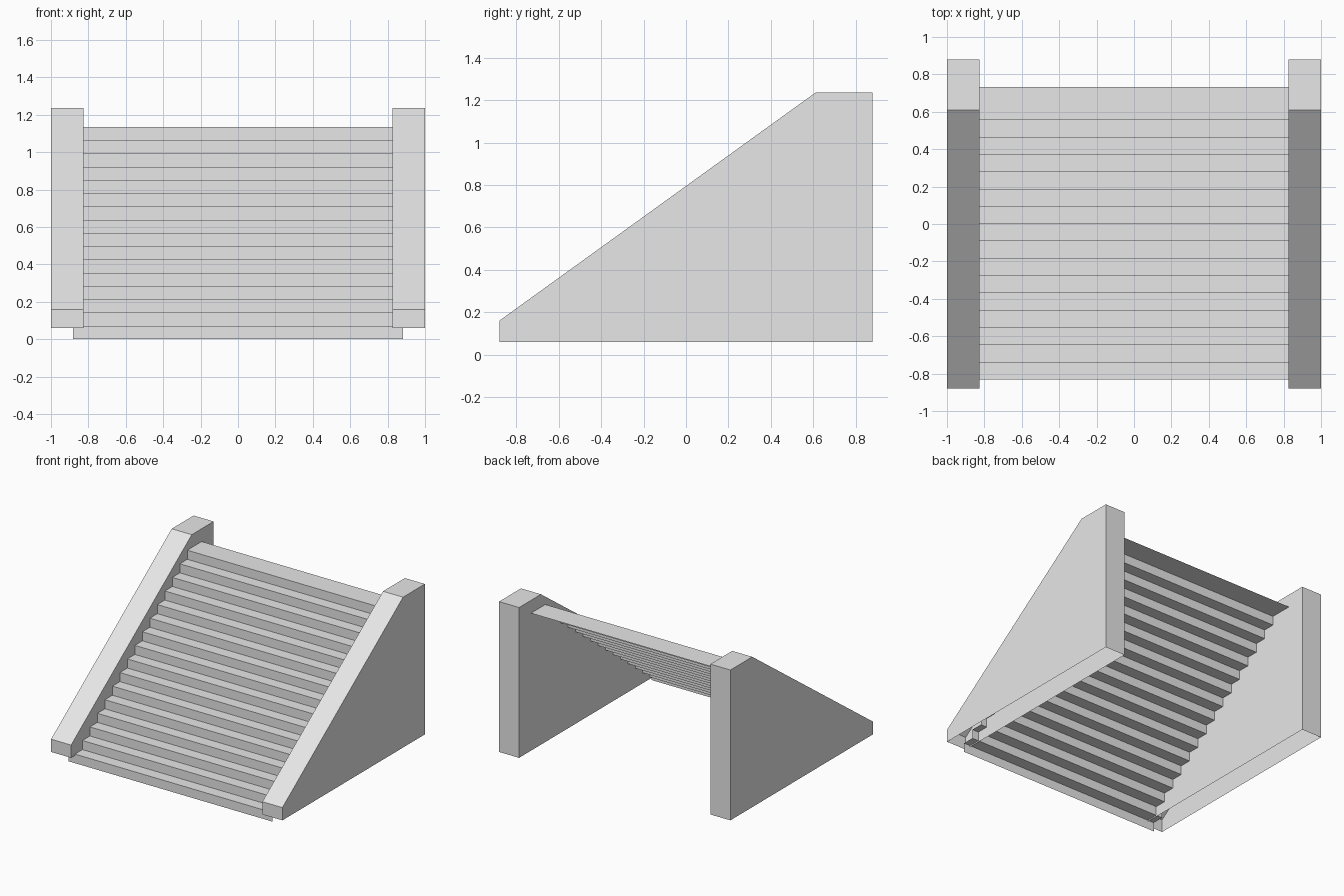
import bpy

if "Cube" in bpy.data.objects:
    bpy.data.objects.remove(bpy.data.objects["Cube"])

grey = bpy.data.materials.new("light_grey")
grey.diffuse_color = (0.8, 0.8, 0.8, 1)
grey.use_nodes = True
grey.node_tree.nodes["Principled BSDF"].inputs["Base Color"].default_value = grey.diffuse_color


def make_object(name, verts, faces):
    mesh = bpy.data.meshes.new(name)
    mesh.from_pydata(verts, [], faces)
    mesh.materials.append(grey)
    obj = bpy.data.objects.new(name, mesh)
    bpy.context.collection.objects.link(obj)
    return obj


# Side walls: hollow sloped shells, open underneath
profile = [(-0.88, 0.06), (-0.88, 0.16), (0.61, 1.235), (0.88, 1.235), (0.88, 0.06)]
n = len(profile)


def side_wall(name, x0, x1):
    verts = [(x, y, z) for x in (x0, x1) for y, z in profile]
    faces = [(i, i + 1, n + i + 1, n + i) for i in range(n - 1)]
    faces += [tuple(reversed(range(n))), tuple(range(n, 2 * n))]
    # outward normals: profile runs front-bottom, over the top, to back-bottom
    faces = [tuple(reversed(f)) for f in faces]
    make_object(name, verts, faces)


side_wall("left_wall", -1.0, -0.827)
side_wall("right_wall", 0.827, 1.0)

# Stairs: thin folded sheet of risers and treads, with a deeper top landing
STEPS, RISE, RUN = 16, 0.0709, 0.0925
START_Y, HALF_WIDTH = -0.832, 0.882
path = []
for i in range(STEPS):
    y = START_Y + i * RUN
    path += [(y, i * RISE), (y, (i + 1) * RISE)]
path.append((0.733, STEPS * RISE))

verts = [(x, y, z) for y, z in path for x in (-HALF_WIDTH, HALF_WIDTH)]
faces = [(2 * i, 2 * i + 1, 2 * i + 3, 2 * i + 2) for i in range(len(path) - 1)]
make_object("stairs", verts, faces)

# Make wall normals consistent
import bmesh
for name in ("left_wall", "right_wall"):
    mesh = bpy.data.objects[name].data
    bm = bmesh.new()
    bm.from_mesh(mesh)
    bmesh.ops.recalc_face_normals(bm, faces=bm.faces)
    bm.to_mesh(mesh)
    bm.free()
